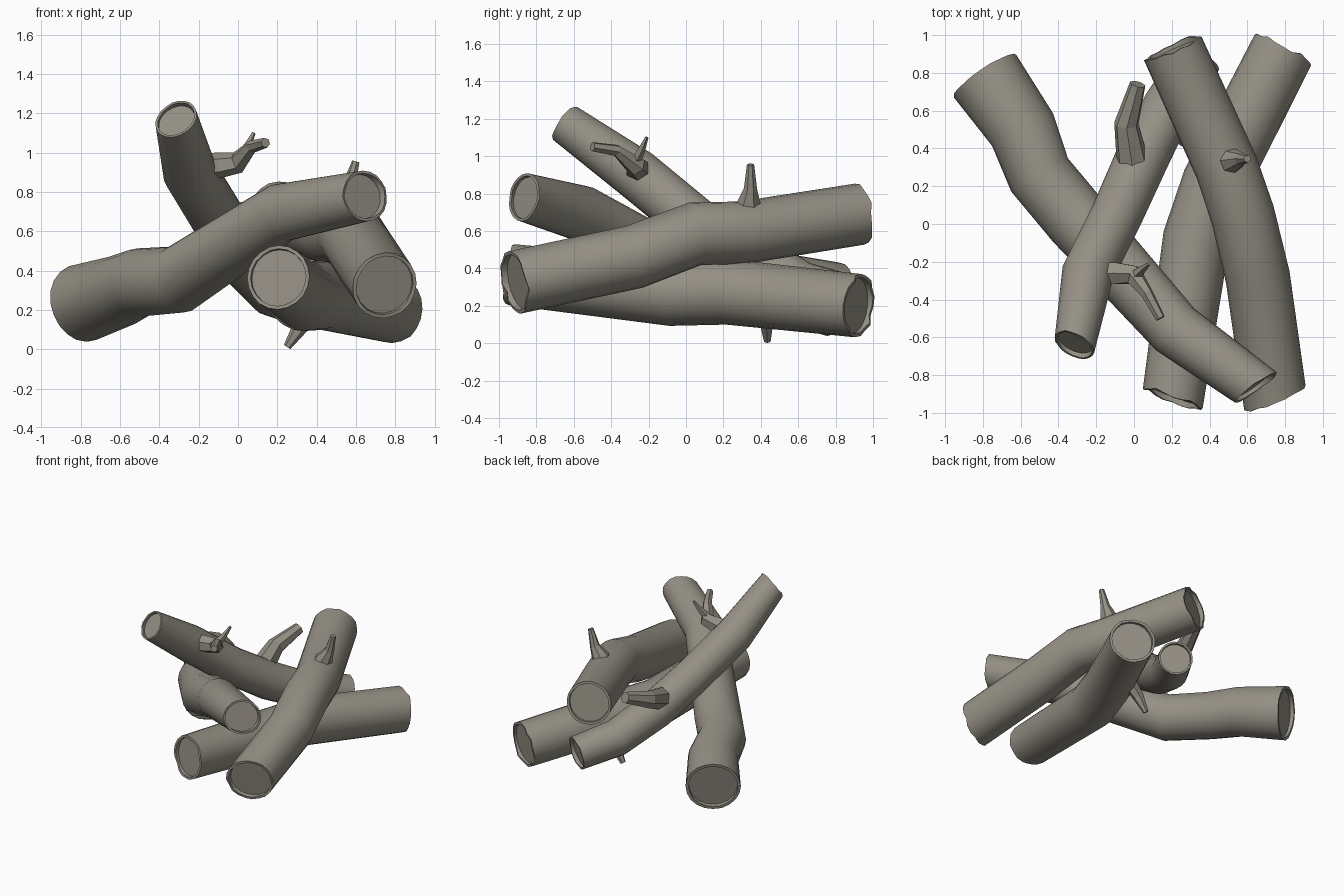
import bpy, bmesh, math, random
from mathutils import Vector

if "Cube" in bpy.data.objects:
    bpy.data.objects.remove(bpy.data.objects["Cube"])

random.seed(4)

wood = bpy.data.materials.new("wood")
wood.diffuse_color = (0.30, 0.28, 0.235, 1)
wood.use_nodes = True
wood.node_tree.nodes["Principled BSDF"].inputs["Base Color"].default_value = wood.diffuse_color


def rings_along(bm, path, sides, jag=0.0, tilts=((0, 0, 0), (0, 0, 0))):
    """Sweep a round section along (x, y, z, radius) points; tilts slant the end cuts."""
    pts = [Vector(p[:3]) for p in path]
    n = len(pts)
    up, rings, tangents = Vector((0, 0, 1)), [], []
    for i, p in enumerate(pts):
        a = (p - pts[i - 1]).normalized() if i else Vector()
        b = (pts[i + 1] - p).normalized() if i < n - 1 else Vector()
        t = (a + b).normalized()
        u = (up - t * up.dot(t)).normalized()
        v = t.cross(u)
        up = u
        ring = []
        for k in range(sides):
            ang = 2 * math.pi * k / sides
            off = (u * math.cos(ang) + v * math.sin(ang)) * path[i][3]
            if i in (0, n - 1):
                tilt = Vector(tilts[0 if i == 0 else 1])
                off += t * (off.dot(tilt) + random.uniform(-jag, jag))
            ring.append(bm.verts.new(p + off))
        rings.append(ring)
        tangents.append(t)
    for r0, r1 in zip(rings, rings[1:]):
        bridge(bm, r0, r1)
    return rings, tangents, pts


def bridge(bm, r0, r1):
    n = len(r0)
    for k in range(n):
        bm.faces.new((r0[k], r0[(k + 1) % n], r1[(k + 1) % n], r1[k]))


def finish(bm, name, smooth):
    bmesh.ops.recalc_face_normals(bm, faces=bm.faces)
    me = bpy.data.meshes.new(name)
    bm.to_mesh(me)
    bm.free()
    me.materials.append(wood)
    ob = bpy.data.objects.new(name, me)
    bpy.context.collection.objects.link(ob)
    if smooth:
        bpy.ops.object.select_all(action='DESELECT')
        ob.select_set(True)
        bpy.context.view_layer.objects.active = ob
        bpy.ops.object.shade_smooth_by_angle(angle=math.radians(35))
    return ob


def log(name, path, jag, tilts=((0, 0, 0), (0, 0, 0))):
    """Log with a bark rim and a recessed wood face at each end."""
    bm = bmesh.new()
    rings, tans, pts = rings_along(bm, path, 20, jag, tilts)
    for i, inward in ((0, 1), (-1, -1)):
        t, c, tilt = tans[i] * inward, pts[i], Vector(tilts[i])
        lip, floor = [], []
        for v in rings[i]:
            d = v.co - c
            radial = d - t * d.dot(t)
            slant = tans[i] * radial.dot(tilt)
            lip.append(bm.verts.new(v.co - radial * 0.11))
            floor.append(bm.verts.new(c + (radial + slant) * 0.88 + t * 0.025))
        bridge(bm, rings[i], lip)
        bridge(bm, lip, floor)
        bm.faces.new(floor)
    return finish(bm, name, True)


def twig(name, path, sides=6):
    bm = bmesh.new()
    rings, _, _ = rings_along(bm, path, sides)
    bm.faces.new(rings[0])
    bm.faces.new(rings[-1])
    return finish(bm, name, False)


# Four crossing logs
log("crooked_log", [(-.79, .785, .235, .2), (-.59, .5, .30, .183), (-.50, .26, .34, .174),
                    (-.30, .02, .355, .172), (.22, -.56, .695, .15), (.645, -.865, .78, .13)],
    .004, ((0, 0, 0), (.19, .27, 0)))
log("upper_log", [(.745, -.915, .325, .17), (.655, -.28, .46, .171), (.575, .05, .585, .17),
                  (.49, .30, .59, .168), (.205, .93, .69, .165)],
    .01, ((.25, 0, 0), (0, 0, 0)))
log("lower_log", [(.205, -.925, .365, .164), (.33, -.08, .27, .178), (.43, .22, .275, .176),
                  (.79, .925, .20, .17)],
    .01, ((-.22, 0, 0), (0, 0, 0)))
log("leaning_log", [(-.315, -.64, 1.17, .11), (-.245, -.26, .90, .138), (-.09, .05, .645, .138),
                    (.035, .33, .455, .142), (.18, .62, .30, .136), (.345, .885, .235, .126)],
    .004, ((-.25, 0, 0), (0, 0, 0)))

# Broken branch stubs
twig("upper_log_twig", [(.51, .335, .68, .075), (.52, .335, .75, .066), (.565, .345, .83, .036),
                        (.60, .345, .955, .02)], 7)
twig("lower_log_twig", [(.42, .43, .22, .055), (.32, .43, .12, .042), (.25, .435, .012, .02)])
twig("leaning_log_stub", [(-.005, .24, .50, .095), (-.01, .34, .56, .085), (-.04, .53, .63, .066),
                          (.02, .74, .71, .043)], 7)
twig("forked_twig", [(-.24, -.27, .92, .068), (-.10, -.26, .935, .066), (.0, -.27, .95, .056),
                     (.07, -.37, 1.03, .033), (.14, -.50, 1.05, .026)])
twig("forked_twig_spike", [(.0, -.28, .96, .035), (.045, -.24, 1.03, .022), (.08, -.21, 1.10, .01)], 5)
